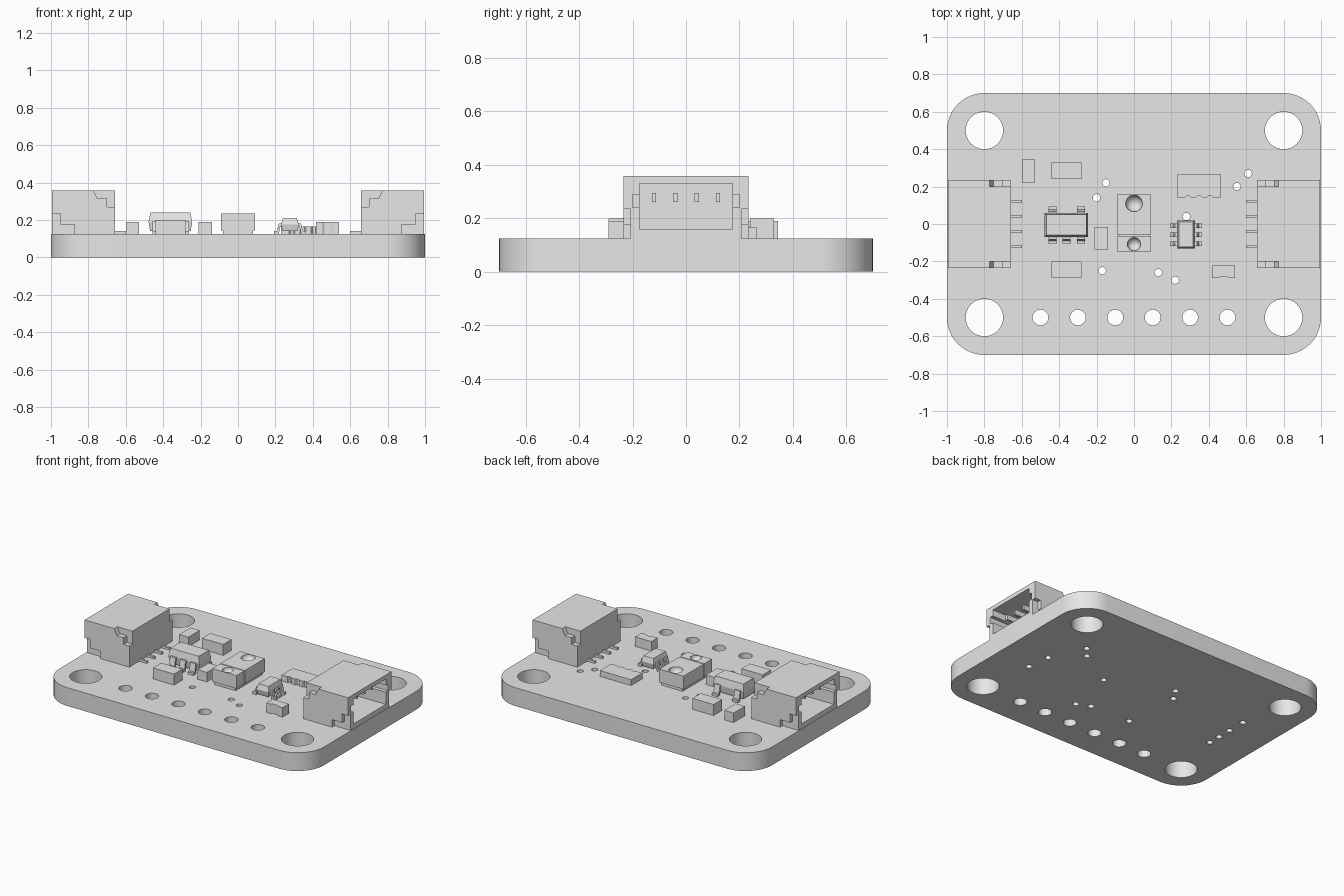
import bpy, bmesh, math
from mathutils import Matrix, Vector

if "Cube" in bpy.data.objects:
    bpy.data.objects.remove(bpy.data.objects["Cube"], do_unlink=True)

GREY = (0.8, 0.8, 0.8, 1)
mat = bpy.data.materials.new("plain grey")
mat.use_nodes = True
mat.diffuse_color = GREY
mat.node_tree.nodes["Principled BSDF"].inputs["Base Color"].default_value = GREY
TOP = 0.125  # board surface height


def activate(ob):
    bpy.ops.object.select_all(action="DESELECT")
    ob.select_set(True)
    bpy.context.view_layer.objects.active = ob


def finish(name, bm):
    bmesh.ops.recalc_face_normals(bm, faces=bm.faces)
    me = bpy.data.meshes.new(name)
    bm.to_mesh(me)
    bm.free()
    me.materials.append(mat)
    ob = bpy.data.objects.new(name, me)
    bpy.context.collection.objects.link(ob)
    return ob


def add_prism(bm, points, depth):
    """Extrude a closed 3D outline along a vector."""
    face = bm.faces.new([bm.verts.new(p) for p in points])
    new = bmesh.ops.extrude_face_region(bm, geom=[face], use_keep_orig=True)["geom"]
    moved = [v for v in new if isinstance(v, bmesh.types.BMVert)]
    bmesh.ops.translate(bm, verts=moved, vec=Vector(depth))


def add_box(bm, x0, x1, y0, y1, z0, z1):
    add_prism(bm, [(x0, y0, z0), (x1, y0, z0), (x1, y1, z0), (x0, y1, z0)], (0, 0, z1 - z0))


def box(name, *bounds):
    bm = bmesh.new()
    add_box(bm, *bounds)
    return finish(name, bm)


def side_prism(name, outline, y0, y1):
    bm = bmesh.new()
    add_prism(bm, [(x, y0, z) for x, z in outline], (0, y1 - y0, 0))
    return finish(name, bm)


def cut(ob, cutters):
    for c in cutters:
        activate(ob)
        mod = ob.modifiers.new("cut", "BOOLEAN")
        mod.operation, mod.solver, mod.object = "DIFFERENCE", "EXACT", c
        bpy.ops.object.modifier_apply(modifier=mod.name)
        bpy.data.objects.remove(c, do_unlink=True)


def mirror_x(ob):
    activate(ob)
    mod = ob.modifiers.new("mirror", "MIRROR")
    mod.use_mirror_merge = False
    bpy.ops.object.modifier_apply(modifier=mod.name)


def smooth(ob):
    activate(ob)
    bpy.ops.object.shade_smooth_by_angle(angle=math.radians(30))


# Circuit board: filled outline with round holes
def arc(cx, cy, r, start, sweep, n):
    return [(cx + r * math.cos(start + sweep * i / n), cy + r * math.sin(start + sweep * i / n))
            for i in range(n + 1)]


outline = []
for k, (sx, sy) in enumerate([(1, 1), (-1, 1), (-1, -1), (1, -1)]):
    outline += arc(0.8 * sx, 0.5 * sy, 0.2, k * math.pi / 2, math.pi / 2, 12)
holes = [(sx * 0.8, sy * 0.5, 0.1, 40) for sx in (-1, 1) for sy in (-1, 1)]
holes += [(-0.5 + 0.2 * i, -0.5, 0.042, 24) for i in range(6)]
vias = [(-0.15, 0.22), (-0.2, 0.14), (0.55, 0.2), (0.61, 0.27), (0.28, 0.04), (0.13, -0.26),
        (0.22, -0.3), (-0.17, -0.25), (0.74, -0.13), (0.72, 0.03),
        (-0.72, -0.13), (-0.72, -0.04), (-0.72, 0.06), (-0.72, 0.19)]
holes += [(x, y, 0.02, 16) for x, y in vias]
curve = bpy.data.curves.new("circuit_board", "CURVE")
curve.dimensions, curve.fill_mode, curve.extrude = "2D", "BOTH", TOP / 2
loops = [outline] + [arc(x, y, r, 0, math.tau, n)[:-1] for x, y, r, n in holes]
for pts in loops:
    spline = curve.splines.new("POLY")
    spline.points.add(len(pts) - 1)
    for p, (x, y) in zip(spline.points, pts):
        p.co = (x, y, 0, 1)
    spline.use_cyclic_u = True
curve.materials.append(mat)
board = bpy.data.objects.new("circuit_board", curve)
bpy.context.collection.objects.link(board)
board.location.z = TOP / 2
activate(board)
bpy.ops.object.convert(target="MESH")
smooth(bpy.context.view_layer.objects.active)

# Side-entry connectors, built on the left and mirrored
housing = box("connector_housings", 0.658, 0.995, -0.234, 0.234, TOP, 0.358)
cutters = [box("cavity", 0.72, 1.1, -0.174, 0.174, 0.157, 0.33),
           box("key_slots", 0.78, 1.1, -0.2, 0.2, 0.24, 0.288)]
shoulder = [(0.778, 0.37), (0.752, 0.315), (0.70, 0.315), (0.70, 0.27), (0.64, 0.27), (0.64, 0.37)]
foot = [(1.1, 0.235), (0.95, 0.235), (0.95, 0.176), (0.875, 0.176), (0.875, 0.11), (1.1, 0.11)]
for s in (-1, 1):
    cutters.append(side_prism("shoulder", shoulder, 0.2 * s, 0.3 * s))
    cutters.append(side_prism("foot", foot, 0.208 * s, 0.3 * s))
cut(housing, cutters)
mirror_x(housing)
bm = bmesh.new()
for i in range(4):
    y = -0.12 + 0.08 * i
    add_box(bm, 0.70, 0.93, y - 0.008, y + 0.008, 0.26, 0.295)
    add_box(bm, 0.6, 0.67, y - 0.008, y + 0.008, TOP, 0.14)
mirror_x(finish("connector_pins", bm))

# Plain passive parts
passives = {
    "small_resistor_rear": (-0.6, -0.53, 0.222, 0.344, 0.19),
    "capacitor_rear": (-0.44, -0.28, 0.24, 0.33, 0.2),
    "capacitor_front": (-0.44, -0.28, -0.29, -0.2, 0.2),
    "small_resistor_middle": (-0.21, -0.14, -0.136, -0.015, 0.19),
}
for name, (x0, x1, y0, y1, z1) in passives.items():
    box(name, x0, x1, y0, y1, TOP, z1)


# Parts with shallow notches along the front edge
def notched(name, x0, x1, y0, y1, z1, count, half, depth):
    pts = [(x1, y0), (x1, y1), (x0, y1), (x0, y0)]
    for i in range(count):
        c = x0 + (x1 - x0) * (i + 1) / (count + 1)
        pts += [(c - half, y0), (c - half / 2, y0 + depth), (c + half / 2, y0 + depth), (c + half, y0)]
    bm = bmesh.new()
    add_prism(bm, [(x, y, TOP) for x, y in pts], (0, 0, z1 - TOP))
    finish(name, bm)


notched("resistor_array", 0.23, 0.465, 0.143, 0.264, 0.165, 3, 0.015, 0.008)
notched("status_light", 0.417, 0.54, -0.29, -0.222, 0.19, 1, 0.03, 0.01)


# Chips: tapered bodies with gull-wing leads
def chip(name, x0, x1, y0, y1, z0, z1, leads, half, drop):
    bm = bmesh.new()
    zm = (z0 + z1) / 2
    rings = []
    for z, d in ((z0, 0.008), (zm, 0), (z1, 0.01)):
        rings.append([bm.verts.new(p) for p in ((x0 + d, y0 + d, z), (x1 - d, y0 + d, z),
                                                (x1 - d, y1 - d, z), (x0 + d, y1 - d, z))])
    for a, b in zip(rings, rings[1:]):
        for i in range(4):
            bm.faces.new((a[i], a[i - 1], b[i - 1], b[i]))
    bm.faces.new(rings[0])
    bm.faces.new(rings[-1])
    finish(name + "_body", bm)
    bm = bmesh.new()
    wing = [(-0.015, drop), (0.012, drop), (0.022, 0.142), (0.038, 0.142),
            (0.038, TOP), (0.012, TOP), (0.004, drop - 0.016), (-0.015, drop - 0.016)]
    for x, y, angle in leads:
        place = Matrix.Translation((x, y, 0)) @ Matrix.Rotation(math.radians(angle), 4, "Z")
        pts = [place @ Vector((u, -half, z)) for u, z in wing]
        add_prism(bm, pts, place.to_3x3() @ Vector((0, 2 * half, 0)))
    finish(name + "_leads", bm)


regulator_leads = [(x, -0.07, -90) for x in (-0.435, -0.36, -0.283)]
regulator_leads += [(x, 0.056, 90) for x in (-0.435, -0.283)]
chip("regulator", -0.478, -0.245, -0.07, 0.06, 0.14, 0.24, regulator_leads, 0.021, 0.195)
shifter_leads = [(x, y, a) for x, a in ((0.23, 180), (0.325, 0)) for y in (-0.01, -0.057, -0.105)]
chip("level_shifter", 0.23, 0.325, -0.132, 0.02, 0.14, 0.21, shifter_leads, 0.012, 0.18)

# Optical sensor: two blocks with round dimples on a narrower base
box("sensor_base", -0.08, 0.08, -0.14, 0.15, TOP, 0.15)
for name, y0, y1, yc, r in (("sensor_receiver", -0.058, 0.158, 0.11, 0.045),
                            ("sensor_emitter", -0.148, -0.064, -0.108, 0.036)):
    block = box(name, -0.092, 0.092, y0, y1, 0.145, 0.235)
    bm = bmesh.new()
    bmesh.ops.create_uvsphere(bm, u_segments=24, v_segments=13, radius=r,
                              matrix=Matrix.Translation((0, yc, 0.235)))
    cut(block, [finish("dimple", bm)])
    smooth(block)
